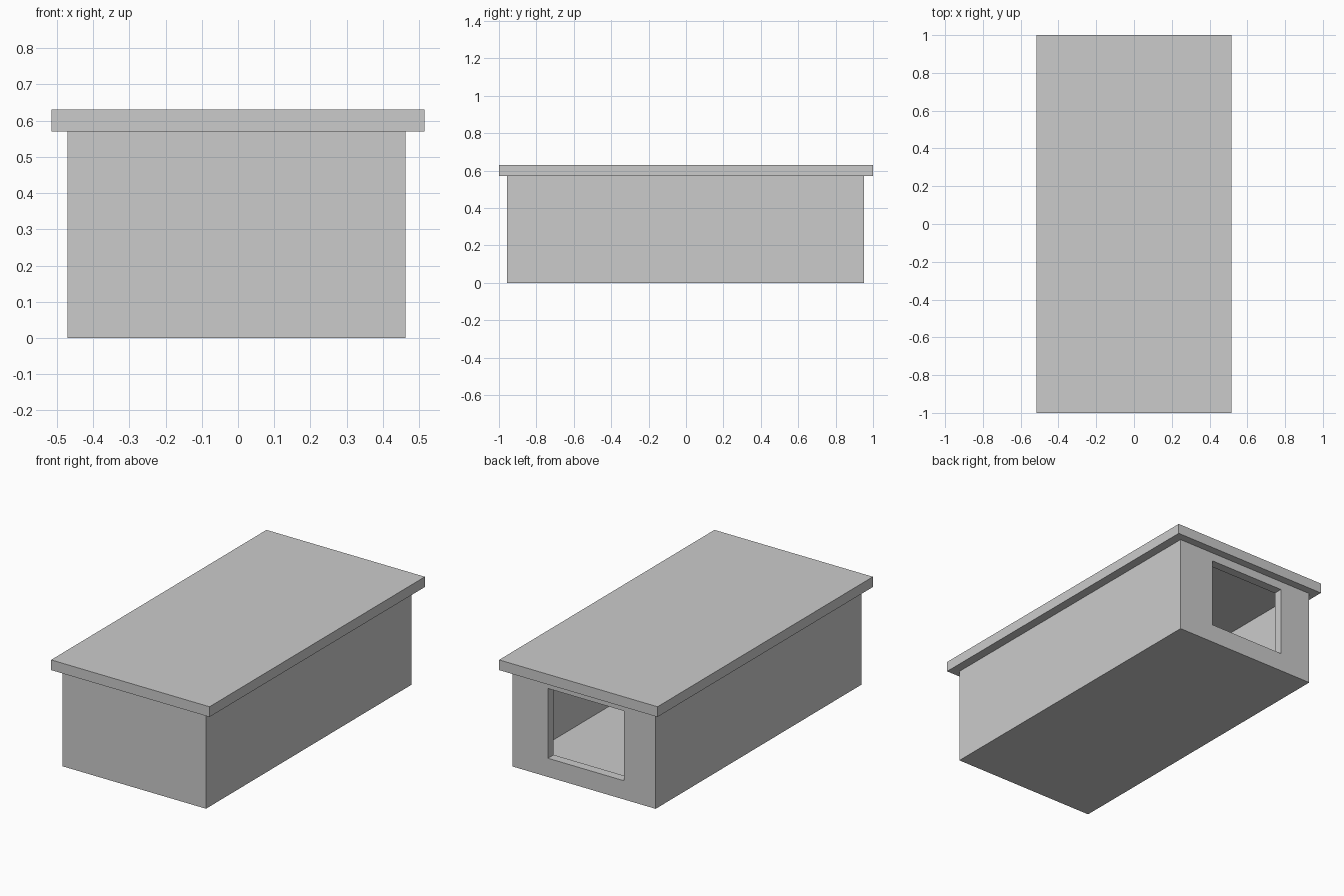
import bpy

if "Cube" in bpy.data.objects:
    bpy.data.objects.remove(bpy.data.objects["Cube"])


def box(name, lo, hi):
    """Axis-aligned box between two corner points."""
    size = [b - a for a, b in zip(lo, hi)]
    centre = [(a + b) / 2 for a, b in zip(lo, hi)]
    bpy.ops.mesh.primitive_cube_add(size=1, location=centre)
    obj = bpy.context.object
    obj.name = name
    obj.scale = size
    bpy.ops.object.transform_apply(location=True, rotation=True, scale=True)
    return obj


def cut(target, cutter):
    """Subtract the cutter from the target and remove the cutter."""
    cutter.hide_render = True
    mod = target.modifiers.new("cut", 'BOOLEAN')
    mod.operation = 'DIFFERENCE'
    mod.solver = 'EXACT'
    mod.object = cutter
    bpy.context.view_layer.objects.active = target
    bpy.ops.object.modifier_apply(modifier=mod.name)
    bpy.data.objects.remove(cutter, do_unlink=True)


X0, X1 = -0.47, 0.462
Y0, Y1 = -0.957, 0.953
WALL_TOP = 0.57
T = 0.053  # wall and floor thickness

# Hollow body: floor and four walls, open at the top
body = box("body_walls", (X0, Y0, 0), (X1, Y1, WALL_TOP))
cut(body, box("cavity_cutter", (X0 + T, Y0 + T, T), (X1 - T, Y1 - T, 0.8)))

# Opening in the back wall
cut(body, box("opening_cutter", (-0.265, Y1 - 2 * T, 0.11), (0.23, Y1 + 0.1, 0.52)))

# Overhanging flat roof slab
box("roof_slab", (-0.515, -1, WALL_TOP), (0.515, 1, 0.63))
